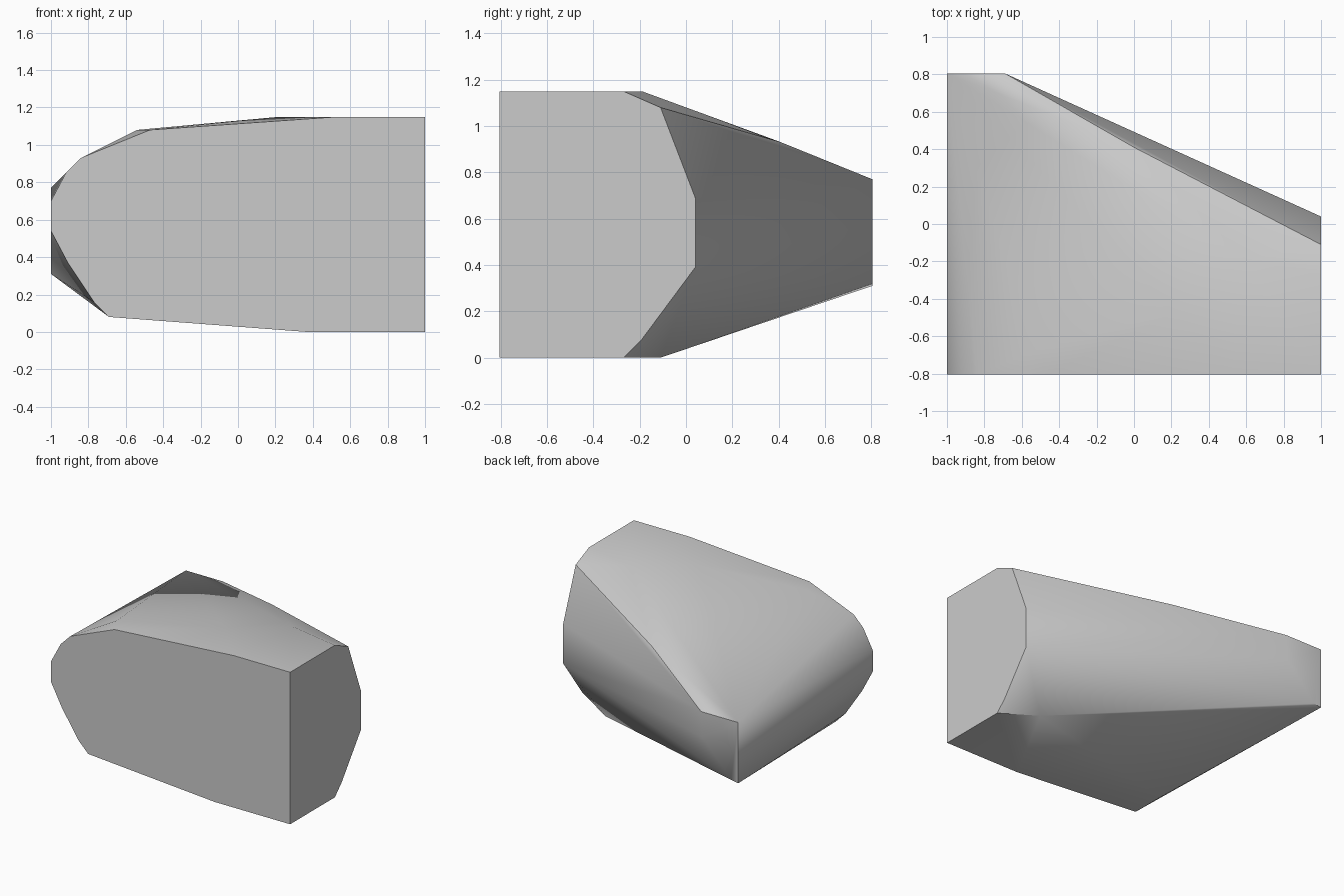
import bpy
import bmesh
import math

# Remove the default object
default_object = bpy.data.objects.get("Cube")
if default_object:
    bpy.data.objects.remove(default_object, do_unlink=True)

# Stone colour
stone_grey = bpy.data.materials.new("stone_grey")
stone_grey.use_nodes = True
colour = (0.6, 0.6, 0.6, 1)
stone_grey.diffuse_color = colour
for node in stone_grey.node_tree.nodes:
    if node.type == "BSDF_PRINCIPLED":
        node.inputs["Base Color"].default_value = colour

# Flat front outline as (x, z)
front_profile = [(1, 0), (.37, 0), (-.69, .08), (-.77, .16), (-.91, .37),
                 (-1, .54), (-1, .7), (-.92, .85), (-.84, .93),
                 (-.47, 1.08), (.53, 1.15), (1, 1.15)]

# Flat side outline as (y, z), beyond the corner shared with the front
side_profile = [(-.27, 0), (-.19, .08), (.04, .39), (.04, .69),
                (-.11, 1.08), (-.27, 1.15)]

# Narrow back facet outline as (x, z)
back_profile = [(-1, .31), (-.94, .32), (-.7, .58), (-.69, .77), (-1, .77)]

# Points on the rounded top, the back ridge and the underside
top_points = [(.6, -.19, 1.15), (.22, -.47, 1.15), (-.54, -.68, 1.08)]
ridge_points = [(0, .41, .93)]
underside_points = [(.75, -.11, 0), (-.69, -.55, .08)]


def hull_object(name, points, material):
    """Wrap points in a convex skin and merge its coplanar triangles."""
    bm = bmesh.new()
    for point in points:
        bm.verts.new(point)
    bmesh.ops.convex_hull(bm, input=list(bm.verts))
    loose = [v for v in bm.verts if not v.link_faces]
    bmesh.ops.delete(bm, geom=loose, context="VERTS")
    bmesh.ops.dissolve_limit(bm, angle_limit=math.radians(0.5),
                             verts=list(bm.verts), edges=list(bm.edges))
    bmesh.ops.recalc_face_normals(bm, faces=list(bm.faces))
    mesh = bpy.data.meshes.new(name)
    bm.to_mesh(mesh)
    bm.free()
    mesh.materials.append(material)
    obj = bpy.data.objects.new(name, mesh)
    bpy.context.collection.objects.link(obj)
    return obj


# Rock block built from its three flat cuts and rounded shoulders
points = [(x, -.805, z) for x, z in front_profile]
points += [(1, y, z) for y, z in side_profile]
points += [(x, .805, z) for x, z in back_profile]
points += top_points + ridge_points + underside_points
rock = hull_object("rock_block", points, stone_grey)

# Smooth shoulders with sharp cut edges
bpy.ops.object.select_all(action="DESELECT")
rock.select_set(True)
bpy.context.view_layer.objects.active = rock
bpy.ops.object.shade_smooth_by_angle(angle=math.radians(32))
